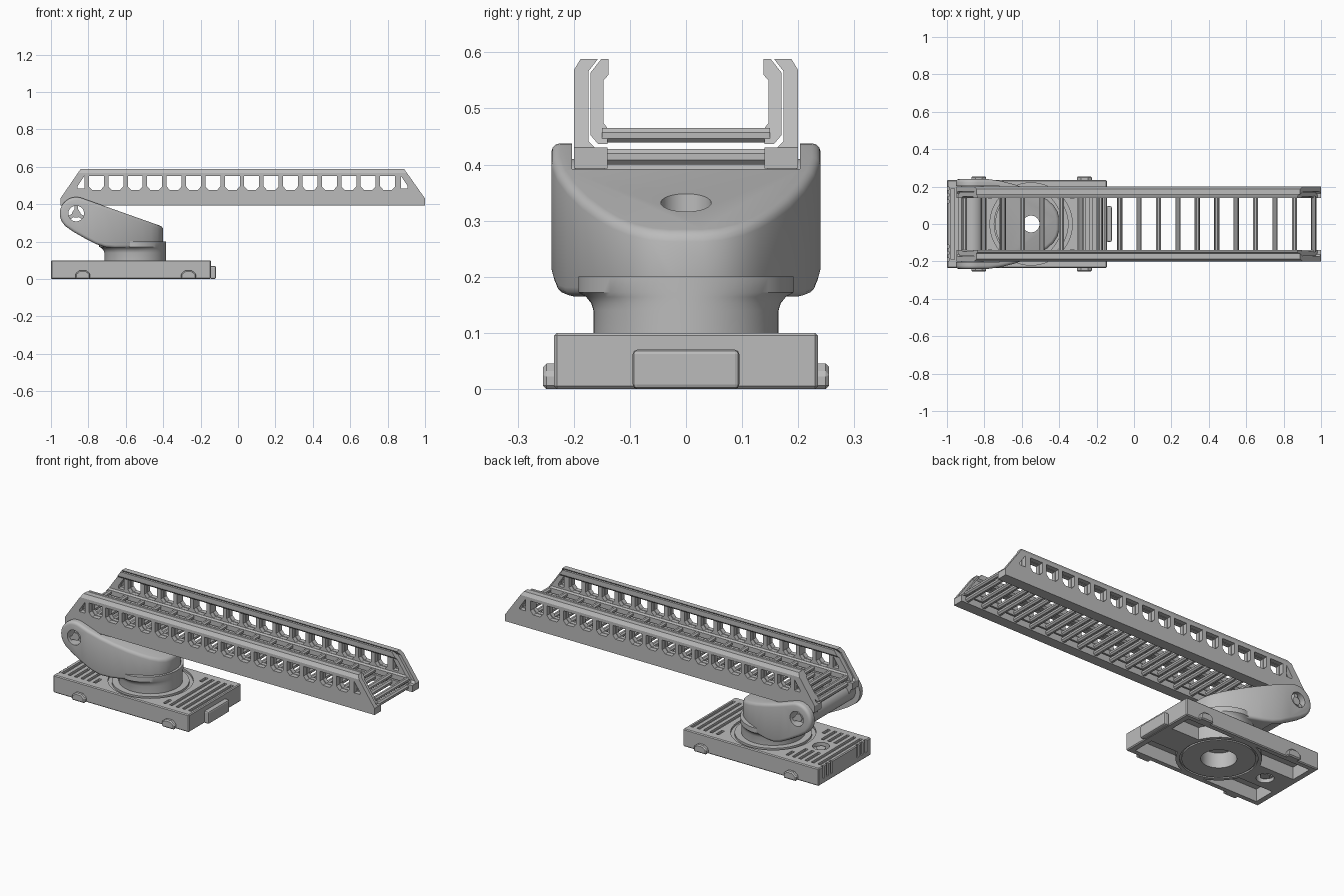
import bpy, bmesh, math
from mathutils import Vector

if "Cube" in bpy.data.objects:
    bpy.data.objects.remove(bpy.data.objects["Cube"], do_unlink=True)

grey = bpy.data.materials.new("plain grey")
grey.use_nodes = True
COLOUR = (0.5, 0.5, 0.5, 1)
grey.diffuse_color = COLOUR
grey.node_tree.nodes["Principled BSDF"].inputs["Base Color"].default_value = COLOUR


def finish(name, bm):
    bmesh.ops.recalc_face_normals(bm, faces=bm.faces)
    mesh = bpy.data.meshes.new(name)
    bm.to_mesh(mesh)
    bm.free()
    mesh.materials.append(grey)
    obj = bpy.data.objects.new(name, mesh)
    bpy.context.collection.objects.link(obj)
    return obj


def prism(name, pts, axis, a, b):
    """Extrude a flat outline along one axis from a to b."""
    place = {"x": lambda u, v, t: (t, u, v),
             "y": lambda u, v, t: (u, t, v),
             "z": lambda u, v, t: (u, v, t)}[axis]
    bm = bmesh.new()
    face = bm.faces.new([bm.verts.new(place(u, v, a)) for u, v in pts])
    out = bmesh.ops.extrude_face_region(bm, geom=[face])
    move = Vector(place(0, 0, b - a))
    bmesh.ops.translate(bm, vec=move, verts=[v for v in out["geom"] if isinstance(v, bmesh.types.BMVert)])
    return finish(name, bm)


def box(name, x0, x1, y0, y1, z0, z1):
    return prism(name, [(x0, y0), (x1, y0), (x1, y1), (x0, y1)], "z", z0, z1)


def circle(cx, cy, r, n=40, start=0.0, sweep=2 * math.pi):
    return [(cx + r * math.cos(start + sweep * i / n), cy + r * math.sin(start + sweep * i / n))
            for i in range(n)]


def lathe(name, profile, cx, n=64, closed=False, warp=None):
    """Spin (radius, z) points round a vertical axis at x = cx."""
    bm = bmesh.new()
    rings = []
    for r, z in profile:
        ring = []
        for i in range(n):
            t = 2 * math.pi * i / n
            rr = warp(r, t) if warp else r
            ring.append(bm.verts.new((cx + rr * math.cos(t), rr * math.sin(t), z)))
        rings.append(ring)
    pairs = list(zip(rings, rings[1:])) + ([(rings[-1], rings[0])] if closed else [])
    for lo, hi in pairs:
        for i in range(n):
            j = (i + 1) % n
            bm.faces.new((lo[i], lo[j], hi[j], hi[i]))
    if not closed:
        bm.faces.new(rings[0])
        bm.faces.new(rings[-1])
    return finish(name, bm)


def merge(objs, name):
    bm = bmesh.new()
    for o in objs:
        bm.from_mesh(o.data)
        bpy.data.objects.remove(o, do_unlink=True)
    return finish(name, bm)


def bake(obj):
    mesh = bpy.data.meshes.new_from_object(obj.evaluated_get(bpy.context.evaluated_depsgraph_get()))
    obj.modifiers.clear()
    obj.data = mesh


def cut(obj, cutters, op="DIFFERENCE"):
    tool = merge(cutters, "cutter")
    mod = obj.modifiers.new("cut", "BOOLEAN")
    mod.operation, mod.solver, mod.object = op, "EXACT", tool
    bake(obj)
    bpy.data.objects.remove(tool, do_unlink=True)


def bevel(obj, width, segments=1, angle=40):
    mod = obj.modifiers.new("bevel", "BEVEL")
    mod.width, mod.segments = width, segments
    mod.limit_method, mod.angle_limit = "ANGLE", math.radians(angle)
    bake(obj)


def mirror(obj):
    obj.modifiers.new("mirror", "MIRROR").use_axis = (False, True, False)
    bake(obj)


def smooth(obj):
    bpy.ops.object.select_all(action="DESELECT")
    obj.select_set(True)
    bpy.context.view_layer.objects.active = obj
    bpy.ops.object.shade_smooth_by_angle(angle=math.radians(32))


HUB = -0.55          # turntable axis
PX, PZ = -0.865, 0.35  # tilt pivot

# Base plate with grooves, turntable ring and hollow underside
base = box("base_plate", -1, -0.145, -0.235, 0.235, 0, 0.1)
bevel(base, 0.005)
grooves = [lathe("ring_groove", [(0.2, 0.088), (0.22, 0.088), (0.22, 0.12), (0.2, 0.12)], HUB, closed=True)]
for i in range(21):
    x = -0.97 + 0.04 * i
    inner = math.sqrt(max(0, 0.25 ** 2 - (abs(x - HUB) - 0.01) ** 2)) if abs(x - HUB) < 0.25 else 0
    if abs(x + 0.85) < 0.07:
        inner = 0.07
    if inner == 0:
        grooves.append(box("groove", x - 0.009, x + 0.009, -0.19, 0.19, 0.088, 0.12))
    elif inner < 0.17:
        for s in (-1, 1):
            ends = sorted((s * inner, s * 0.19))
            grooves.append(box("groove", x - 0.009, x + 0.009, *ends, 0.088, 0.12))
cut(base, grooves)
pockets = []
for x0, x1 in ((-0.965, -0.62), (-0.48, -0.18)):
    for y0, y1 in ((-0.205, -0.08), (0.08, 0.205)):
        pockets.append(box("pocket", x0, x1, y0, y1, -0.05, 0.07))
pocket_set = merge(pockets, "pockets")
cut(pocket_set, [prism("core", circle(HUB, 0, 0.215), "z", -0.1, 0.2)])
cut(base, [pocket_set])
cut(base, [prism("bore", circle(HUB, 0, 0.09), "z", -0.1, 0.2),
           prism("bolt_hole", circle(-0.85, 0, 0.045, 24), "z", -0.1, 0.2)])
cut(base, [lathe("under_ring", [(0.185, -0.02), (0.195, -0.02), (0.195, 0.008), (0.185, 0.008)], HUB, closed=True)])
cut(base, [box("end_notch", -1.05, -0.99, y - 0.008, y + 0.008, 0.03, 0.12)
           for y in (-0.19, -0.155, -0.12, 0.12, 0.155, 0.19)])
smooth(base)

bolt = prism("bolt", circle(-0.85, 0, 0.028, 6), "z", 0.01, 0.09)
bolt_web = box("bolt_web", -0.9, -0.8, -0.012, 0.012, 0.02, 0.08)

# End tab and side feet
tab = box("end_tab", -0.15, -0.118, -0.095, 0.095, 0, 0.07)
bevel(tab, 0.008, 2)
for label, fx in (("rear", -0.83), ("front", -0.265)):
    outline = [(fx - 0.04, 0), (fx + 0.04, 0), (fx + 0.04, 0.028), (fx + 0.018, 0.045),
               (fx - 0.018, 0.045), (fx - 0.04, 0.028)]
    foot = prism(label + "_feet", outline, "y", 0.22, 0.255)
    bevel(foot, 0.006)
    mirror(foot)

# Turntable neck, flared towards the rear and sides only
neck = lathe("neck", [(0.165, 0.085), (0.165, 0.14), (0.169, 0.153), (0.178, 0.164), (0.192, 0.172),
                      (0.192, 0.2)], HUB,
             warp=lambda r, t: 0.165 + (r - 0.165) * min(1, 1 - math.cos(t)))
cut(neck, [prism("bore", circle(HUB, 0, 0.045), "z", 0, 0.5)])
smooth(neck)

# Swivel body: side outline intersected with the rounded plan
side = circle(PX, PZ, 0.088, 18, math.radians(70), math.radians(150))
side += [(-0.925, 0.284), (-0.88, 0.252), (-0.82, 0.218), (-0.76, 0.187), (-0.71, 0.17), (-0.66, 0.165),
         (-0.4, 0.165), (-0.4, 0.279)]
body = prism("swivel_body", side, "y", -0.241, 0.241)
half = [(-0.4, 0.03), (-0.408, 0.065), (-0.43, 0.1), (-0.464, 0.13), (-0.51, 0.158), (-0.57, 0.187),
        (-0.64, 0.212), (-0.71, 0.23), (-0.78, 0.24), (-1, 0.24)]
plan = half + [(x, -y) for x, y in reversed(half)]
cut(body, [prism("plan", plan, "z", 0, 0.6)], "INTERSECT")
bevel(body, 0.016, 3, 48)
cut(body, [box("slot", -1.1, -0.72, -0.203, 0.203, 0.1, 0.6)])
cut(body, [prism("bore", circle(HUB, 0, 0.045), "z", 0, 0.6)])
cut(body, [prism("pivot_hole", circle(PX, PZ, 0.042), "y", -0.4, 0.4)])
smooth(body)

# Pivot: open barrel with a hex core on three spokes
barrel = prism("pivot_barrel", circle(PX, PZ, 0.06), "y", -0.203, 0.203)
cut(barrel, [prism("hole", circle(PX, PZ, 0.042), "y", -0.3, 0.3)])
smooth(barrel)
prism("pivot_core", circle(PX, PZ, 0.024, 6), "y", -0.225, 0.225)
for k in range(3):
    a = math.radians(90 + 120 * k)
    d, n = Vector((math.cos(a), math.sin(a))), Vector((-math.sin(a), math.cos(a))) * 0.01
    c = Vector((PX, PZ))
    prism("pivot_spoke", [c + n, c + d * 0.043 + n, c + d * 0.043 - n, c - n], "y", -0.22, 0.22)
ears = prism("ladder_ears", [(-0.925, 0.36), (-0.805, 0.36), (-0.79, 0.41), (-0.945, 0.41)], "y", 0.145, 0.198)
cut(ears, [prism("hole", circle(PX, PZ, 0.05), "y", 0, 0.3)])
mirror(ears)


# Nested ladder rails with a row of windows
def rail(name, section, x0, x1):
    obj = prism(name, section, "x", x0, x1)
    trim = [(x0, 0.3), (x1, 0.3), (x1, 0.43), (x1 - 0.113, 0.59), (x0 + 0.11, 0.59), (x0, 0.43)]
    cut(obj, [prism("trim", trim, "y", 0, 0.3)], "INTERSECT")
    holes = []
    for i in range(16):
        x, w = -0.757 + 0.1038 * i, 0.04
        holes.append(prism("window", [(x - w, 0.55), (x - w, 0.495), (x - 0.022, 0.475), (x + 0.022, 0.475),
                                      (x + w, 0.495), (x + w, 0.55)], "y", 0, 0.3))
    for x, s in ((-0.822, -1), (0.872, 1)):
        holes.append(prism("end_window", [(x, 0.55), (x, 0.485), (x + s * 0.035, 0.485), (x + s * 0.035, 0.498)],
                           "y", 0, 0.3))
    cut(obj, holes)
    mirror(obj)


rail("outer_rails", [(0.14, 0.393), (0.2, 0.393), (0.2, 0.568), (0.188, 0.588), (0.157, 0.588), (0.174, 0.566),
                     (0.174, 0.442), (0.162, 0.43), (0.14, 0.43)], -0.95, 1)
rail("inner_rails", [(0.138, 0.588), (0.151, 0.588), (0.17, 0.564), (0.17, 0.452), (0.157, 0.437), (0.14, 0.437),
                     (0.14, 0.465), (0.147, 0.474), (0.147, 0.55), (0.138, 0.56)], -0.945, 0.985)

# Rungs of both ladder sections
for name, z, r in (("outer_rungs", 0.414, 0.015), ("inner_rungs", 0.452, 0.014)):
    rungs = [prism("rung", circle(-0.907 + 0.1038 * i, z, r, 8, math.pi / 8), "y", -0.15, 0.15)
             for i in range(19)]
    merge(rungs, name)
